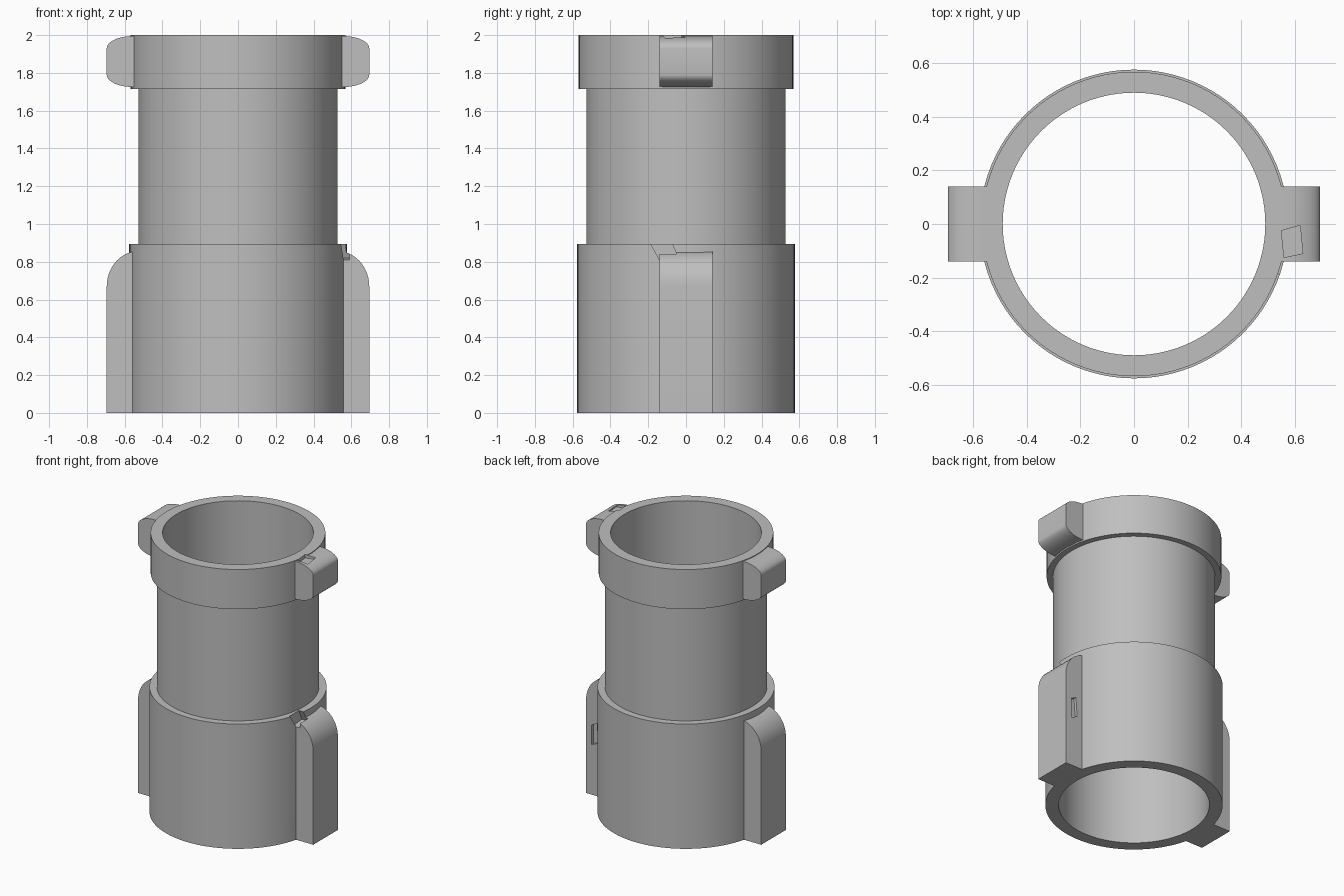
import bpy, bmesh, math

old = bpy.data.objects.get("Cube")
if old:
    bpy.data.objects.remove(old, do_unlink=True)

grey = bpy.data.materials.new("plain_grey")
grey.use_nodes = True
grey.diffuse_color = (0.52, 0.52, 0.52, 1)
grey.node_tree.nodes["Principled BSDF"].inputs["Base Color"].default_value = grey.diffuse_color

BORE, NECK, COLLAR, SLEEVE = 0.49, 0.527, 0.568, 0.576
SEGMENTS = 96


def make_object(name, bm):
    bmesh.ops.recalc_face_normals(bm, faces=bm.faces)
    mesh = bpy.data.meshes.new(name)
    bm.to_mesh(mesh)
    bm.free()
    mesh.materials.append(grey)
    obj = bpy.data.objects.new(name, mesh)
    bpy.context.collection.objects.link(obj)
    return obj


def lathe(name, profile):
    """Revolve a closed (radius, height) profile about the z axis."""
    bm = bmesh.new()
    rings = []
    for i in range(SEGMENTS):
        a = math.tau * i / SEGMENTS
        rings.append([bm.verts.new((r * math.cos(a), r * math.sin(a), z)) for r, z in profile])
    n = len(profile)
    for i in range(SEGMENTS):
        a, b = rings[i], rings[(i + 1) % SEGMENTS]
        for j in range(n):
            k = (j + 1) % n
            bm.faces.new((a[j], b[j], b[k], a[k]))
    return make_object(name, bm)


def prism(name, points, offset):
    """Join a flat outline to its copy moved by offset."""
    bm = bmesh.new()
    a = [bm.verts.new(p) for p in points]
    b = [bm.verts.new([c + d for c, d in zip(p, offset)]) for p in points]
    bm.faces.new(a)
    bm.faces.new(b)
    for i in range(len(a)):
        j = (i + 1) % len(a)
        bm.faces.new((a[i], a[j], b[j], b[i]))
    return make_object(name, bm)


def arc(cx, cz, rx, rz, start, end, steps=10):
    angles = [math.radians(start + (end - start) * i / steps) for i in range(steps + 1)]
    return [(cx + rx * math.cos(a), cz + rz * math.sin(a)) for a in angles]


def lug(name, side, outline):
    return prism(name, [(side * x, -0.14, z) for x, z in outline], (0, 0.28, 0))


def cut(target, cutter):
    mod = target.modifiers.new("chip", "BOOLEAN")
    mod.operation = "DIFFERENCE"
    mod.solver = "EXACT"
    mod.object = cutter


# Stepped tube with a straight bore
body = lathe("stepped_tube", [
    (BORE, 0), (SLEEVE, 0), (SLEEVE, 0.895), (NECK, 0.895),
    (NECK, 1.715), (COLLAR, 1.715), (COLLAR, 2), (BORE, 2)])

# Long lower lugs and short upper lugs on both sides
lower = [(0.535, 0), (0.695, 0)] + arc(0.525, 0.67, 0.17, 0.187, 0, 78) + [(0.535, 0.857)]
upper = ([(0.535, 1.725)] + arc(0.555, 1.79, 0.14, 0.065, -85, 0)
         + arc(0.555, 1.93, 0.14, 0.065, 0, 85) + [(0.535, 1.995)])
lugs = {}
for label, side in (("left", 1), ("right", -1)):
    lugs["lower", label] = lug("lower_lug_" + label, side, lower)
    lugs["upper", label] = lug("upper_lug_" + label, side, upper)

# Small chips out of the left lugs and the sleeve rim
rim_chip = prism("rim_chip_cutter", [
    (0.535, -0.195, 0.91), (0.535, -0.14, 0.81), (0.535, -0.04, 0.82), (0.535, -0.08, 0.91)],
    (0.055, 0, 0))
top_chip = prism("top_chip_cutter", [
    (0.55, -0.025, 1.975), (0.62, -0.005, 1.975), (0.63, -0.11, 1.975), (0.56, -0.125, 1.975)],
    (0, 0, 0.05))
side_chip = prism("side_chip_cutter", [
    (0.6, 0.12, 0.38), (0.65, 0.12, 0.36), (0.65, 0.12, 0.5), (0.61, 0.12, 0.52)],
    (0, 0.04, 0))
for cutter in (rim_chip, top_chip, side_chip):
    cutter.hide_render = True
    cutter.hide_set(True)
cut(body, rim_chip)
cut(body, top_chip)
cut(lugs["lower", "left"], rim_chip)
cut(lugs["lower", "left"], side_chip)
cut(lugs["upper", "left"], top_chip)

# Smooth curved walls, keep the edges crisp
bpy.ops.object.select_all(action="DESELECT")
for obj in [body, *lugs.values()]:
    obj.select_set(True)
bpy.context.view_layer.objects.active = body
bpy.ops.object.shade_smooth_by_angle(angle=math.radians(30))
